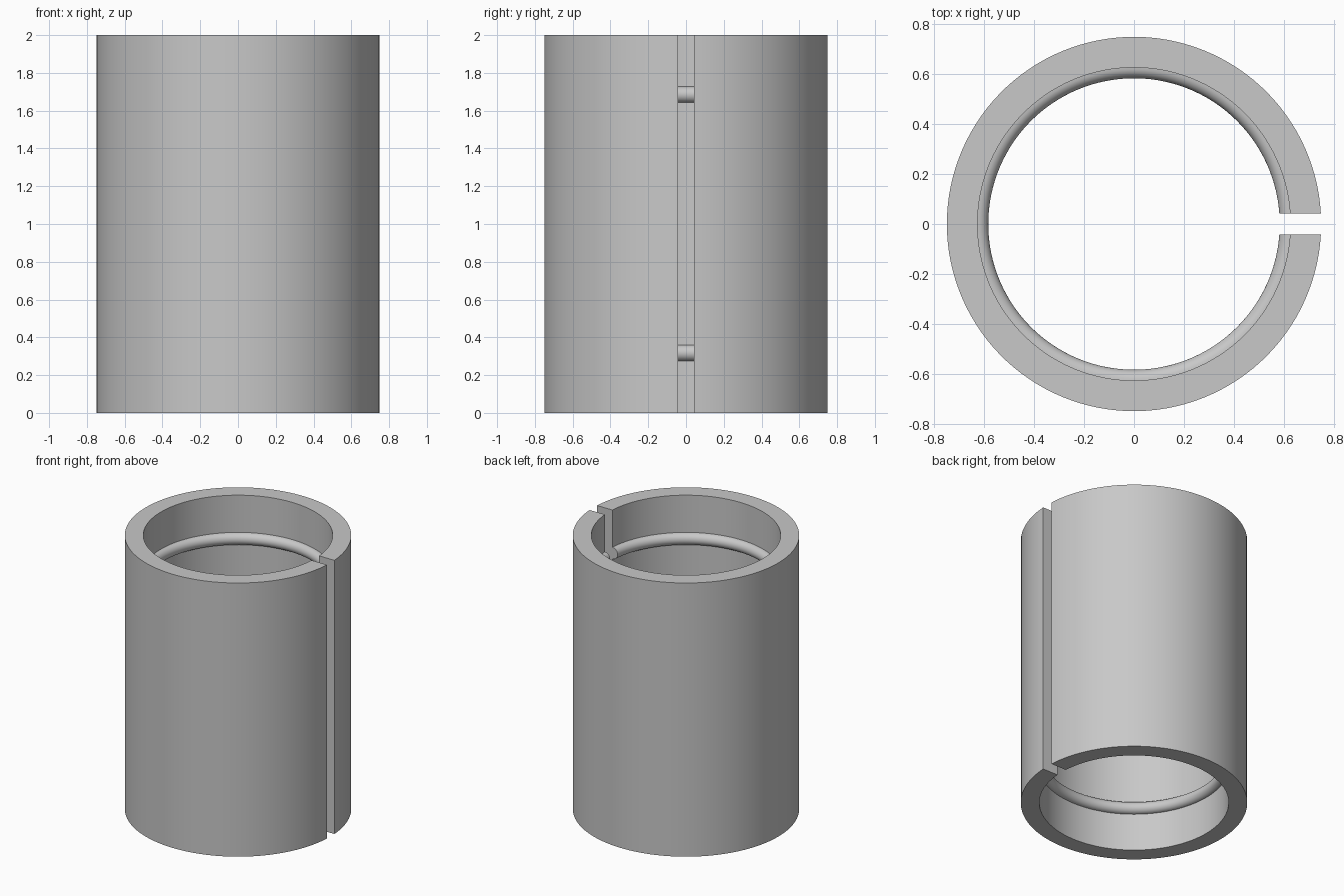
import bpy, bmesh
from math import sin, cos, asin, pi

OUTER, INNER, HEIGHT = 0.75, 0.627, 2.0
BEAD, BEAD_HEIGHTS = 0.043, (1.685, 0.317)
SLOT_HALF = 0.043
SEGMENTS, BEAD_STEPS = 120, 14

cube = bpy.data.objects.get("Cube")
if cube:
    bpy.data.objects.remove(cube, do_unlink=True)

grey = bpy.data.materials.new("plain grey")
grey.use_nodes = True
colour = (0.58, 0.58, 0.58, 1)
grey.diffuse_color = colour
grey.node_tree.nodes["Principled BSDF"].inputs["Base Color"].default_value = colour

# Wall cross-section: outer face, then down the bore past two rounded beads
profile = [(OUTER, 0), (OUTER, HEIGHT), (INNER, HEIGHT)]
for z in BEAD_HEIGHTS:
    for i in range(BEAD_STEPS + 1):
        a = pi * i / BEAD_STEPS
        profile.append((INNER - BEAD * sin(a), z + BEAD * cos(a)))
profile.append((INNER, 0))

# Sweep around z, leaving a parallel-sided slot on the +x side
bm = bmesh.new()
rings = []
for s in range(SEGMENTS + 1):
    ring = []
    for r, z in profile:
        edge = asin(SLOT_HALF / r)
        a = edge + (2 * pi - 2 * edge) * s / SEGMENTS
        ring.append(bm.verts.new((r * cos(a), r * sin(a), z)))
    rings.append(ring)
n = len(profile)
for a, b in zip(rings, rings[1:]):
    for i in range(n):
        j = (i + 1) % n
        bm.faces.new((a[i], b[i], b[j], a[j]))

# Flat slot walls
bm.faces.new(rings[0])
bm.faces.new(rings[-1])
bmesh.ops.recalc_face_normals(bm, faces=bm.faces)

mesh = bpy.data.meshes.new("slotted_sleeve")
bm.to_mesh(mesh)
bm.free()
mesh.materials.append(grey)
sleeve = bpy.data.objects.new("slotted_sleeve", mesh)
bpy.context.collection.objects.link(sleeve)

# Smooth curved walls, sharp rims
bpy.ops.object.select_all(action="DESELECT")
sleeve.select_set(True)
bpy.context.view_layer.objects.active = sleeve
bpy.ops.object.shade_smooth_by_angle(angle=pi / 6)
